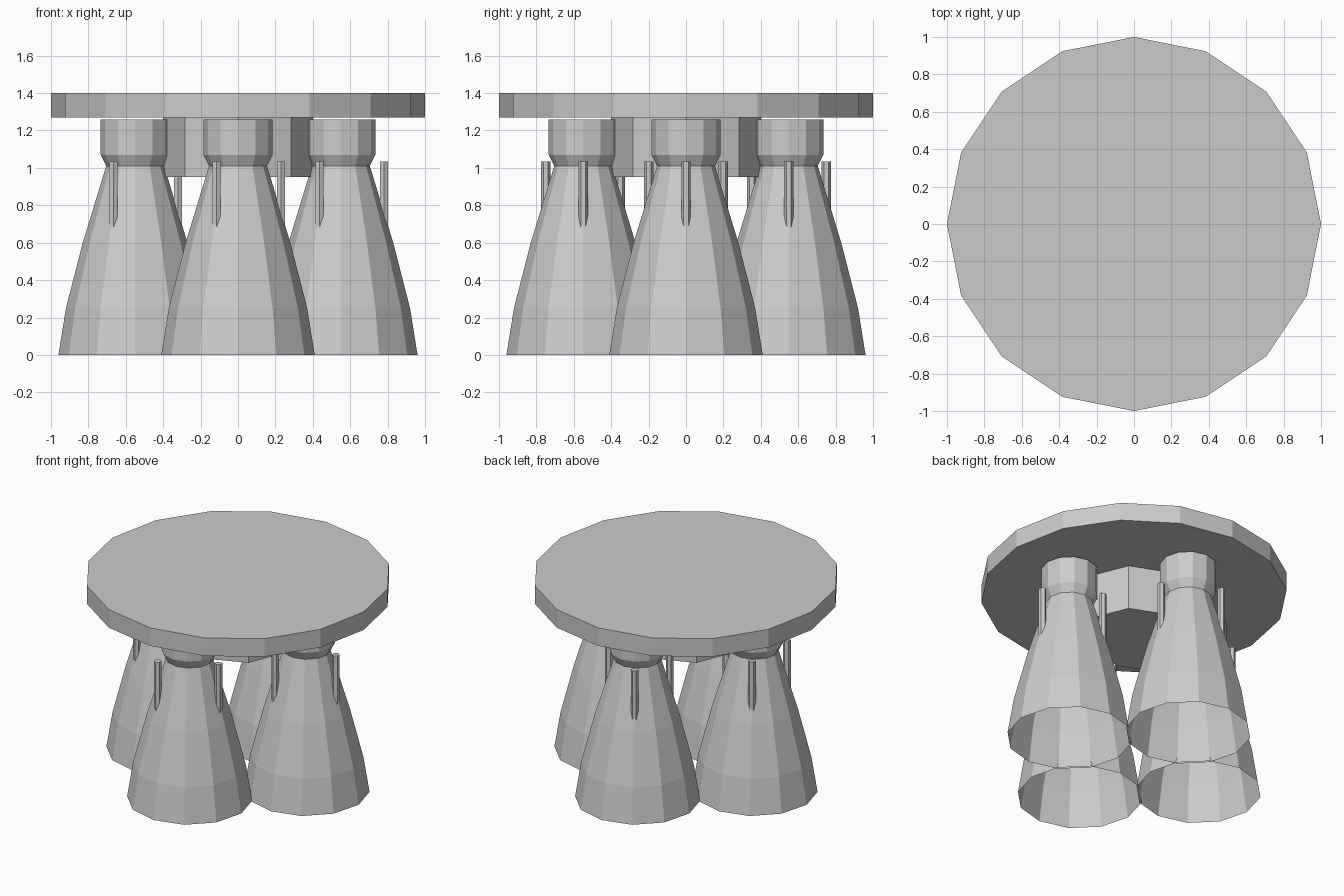
import bpy, bmesh, math

if "Cube" in bpy.data.objects:
    bpy.data.objects.remove(bpy.data.objects["Cube"])

grey = bpy.data.materials.new("plain_grey")
grey.diffuse_color = (0.6, 0.6, 0.6, 1)
grey.use_nodes = True
grey.node_tree.nodes["Principled BSDF"].inputs["Base Color"].default_value = grey.diffuse_color


def lathe(name, profile, sides, loc=(0, 0), start=0.0, cap_bottom=True, cap_top=True):
    """Spin a (radius, z) profile, listed bottom to top, into a flat-faced solid."""
    bm = bmesh.new()
    rings = []
    for r, z in profile:
        angles = [start + 2 * math.pi * i / sides for i in range(sides)]
        rings.append([bm.verts.new((r * math.cos(a), r * math.sin(a), z)) for a in angles])
    for low, high in zip(rings, rings[1:]):
        for i in range(sides):
            j = (i + 1) % sides
            bm.faces.new((low[i], low[j], high[j], high[i]))
    if cap_bottom:
        bm.faces.new(rings[0][::-1])
    if cap_top:
        bm.faces.new(rings[-1])
    mesh = bpy.data.meshes.new(name)
    bm.to_mesh(mesh)
    bm.free()
    mesh.materials.append(grey)
    obj = bpy.data.objects.new(name, mesh)
    obj.location = (loc[0], loc[1], 0)
    bpy.context.collection.objects.link(obj)
    return obj


# Mounting plate and central hub
lathe("mounting_plate", [(1.0, 1.27), (1.0, 1.40)], 16)
lathe("central_hub", [(0.40, 0.95), (0.40, 1.27)], 8)

# Four identical engines in a cross
for n in range(4):
    a = n * math.pi / 2
    x, y = 0.55 * math.cos(a), 0.55 * math.sin(a)
    # open, hollow bell
    lathe(f"nozzle_bell_{n + 1}", [(0.41, 0), (0.37, 0.25), (0.28, 0.60), (0.155, 1.01)],
          12, (x, y), cap_bottom=False, cap_top=False)
    # collar with a tapered lower edge
    lathe(f"engine_collar_{n + 1}", [(0.155, 1.01), (0.185, 1.07), (0.185, 1.26)], 12, (x, y))
    # three upright rods around the throat
    for k in range(3):
        b = k * 2 * math.pi / 3
        lathe(f"throat_rod_{n + 1}_{k + 1}", [(0.025, 0.68), (0.025, 1.035)], 6,
              (x + 0.23 * math.cos(b), y + 0.23 * math.sin(b)), start=math.pi / 2)
